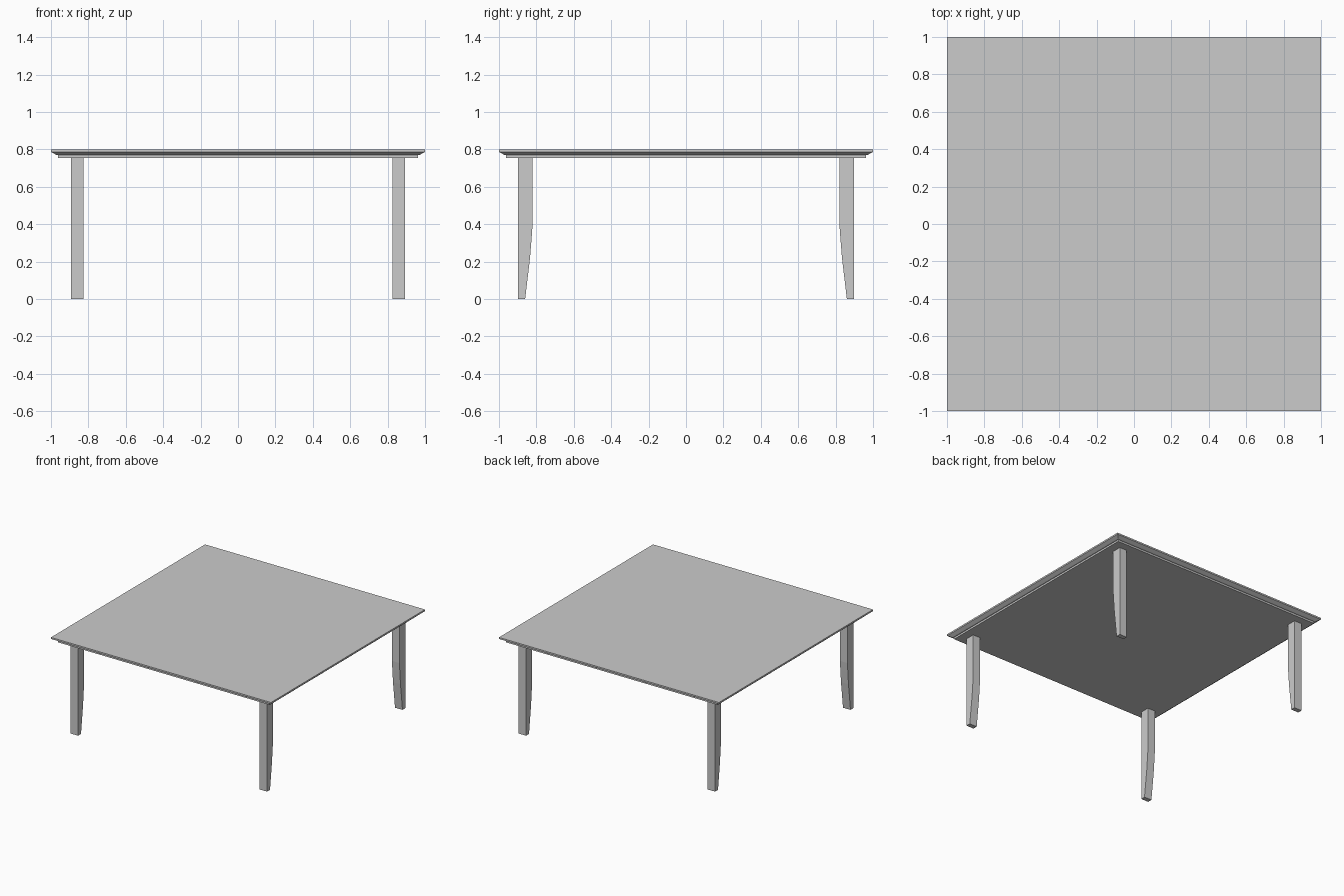
import bpy
import bmesh

if "Cube" in bpy.data.objects:
    bpy.data.objects.remove(bpy.data.objects["Cube"])


def finish(name, bm):
    bmesh.ops.recalc_face_normals(bm, faces=bm.faces)
    mesh = bpy.data.meshes.new(name)
    bm.to_mesh(mesh)
    bm.free()
    obj = bpy.data.objects.new(name, mesh)
    bpy.context.collection.objects.link(obj)
    return obj


def bridge_rings(bm, rings):
    for a, b in zip(rings, rings[1:]):
        n = len(a)
        for i in range(n):
            bm.faces.new((a[i], a[(i + 1) % n], b[(i + 1) % n], b[i]))


# Square top with an undercut moulded edge: (half width, height)
edge_profile = [(0.962, 0.755), (0.962, 0.77), (0.972, 0.771),
                (1.0, 0.787), (1.0, 0.80)]
bm = bmesh.new()
rings = [[bm.verts.new((sx * h, sy * h, z))
          for sx, sy in ((-1, -1), (1, -1), (1, 1), (-1, 1))]
         for h, z in edge_profile]
bridge_rings(bm, rings)
bm.faces.new(rings[0])
bm.faces.new(rings[-1])
finish("table_top", bm)

# Legs: straight outside, inner face curving in towards the foot (y, z)
leg_profile = [(0.898, 0.0), (0.898, 0.755), (0.82, 0.755), (0.82, 0.40),
               (0.826, 0.32), (0.834, 0.22), (0.86, 0.0)]


def make_leg(name, sx, sy):
    bm = bmesh.new()
    sides = [[bm.verts.new((sx * x, sy * y, z)) for y, z in leg_profile]
             for x in (0.825, 0.893)]
    bridge_rings(bm, sides)
    for side in sides:
        bm.faces.new(side)
    finish(name, bm)


for y_name, sy in (("front", -1), ("back", 1)):
    for x_name, sx in (("left", -1), ("right", 1)):
        make_leg(f"{y_name}_{x_name}_leg", sx, sy)
